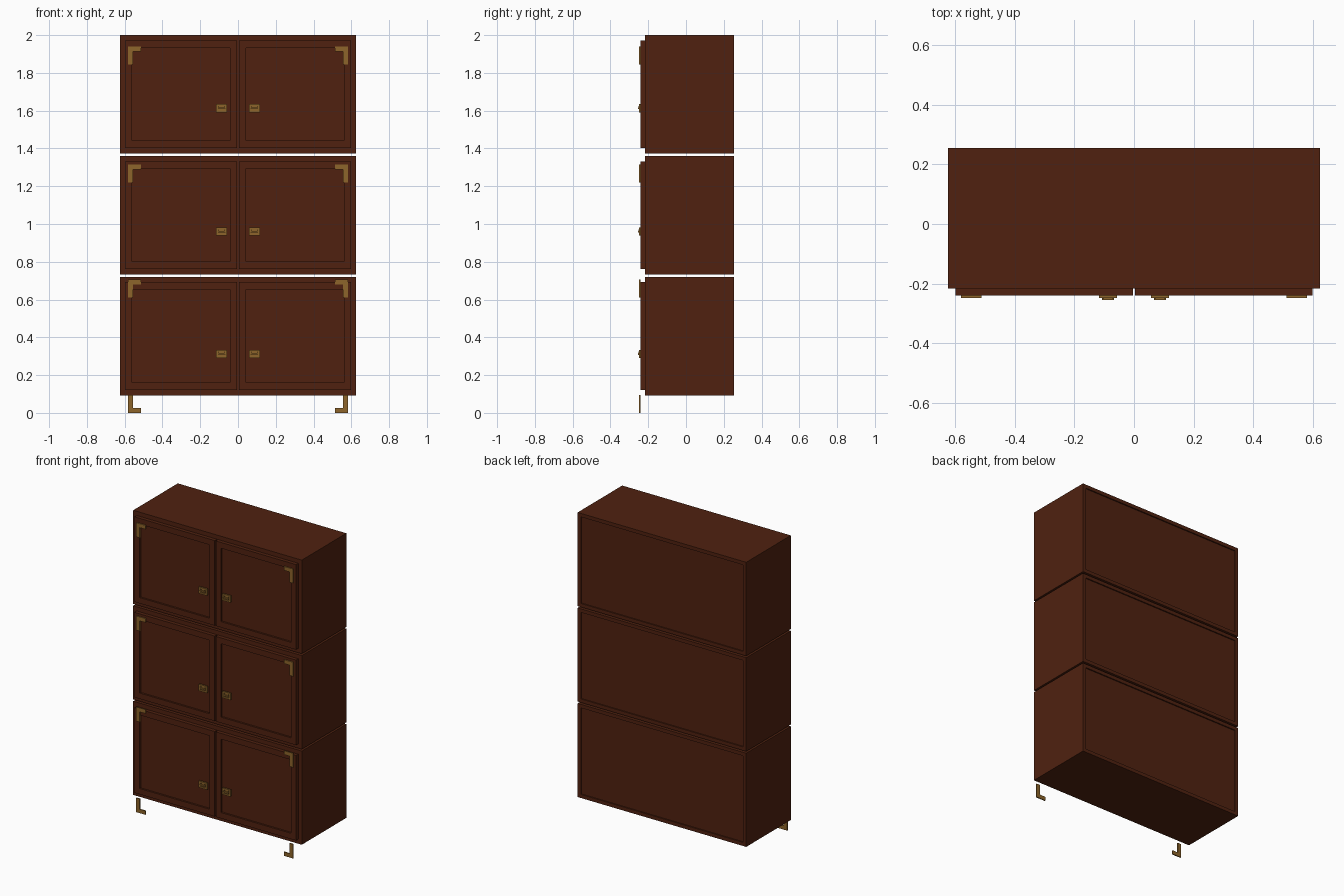
import bpy, bmesh
from mathutils import Vector

if "Cube" in bpy.data.objects:
    bpy.data.objects.remove(bpy.data.objects["Cube"])


def material(name, colour):
    m = bpy.data.materials.new(name)
    m.use_nodes = True
    m.diffuse_color = (*colour, 1)
    m.node_tree.nodes["Principled BSDF"].inputs["Base Color"].default_value = (*colour, 1)
    return m


WOOD = material("mahogany_wood", (0.08, 0.0155, 0.005))
BRASS = material("aged_brass", (0.27, 0.13, 0.024))


def finish(name, bm, mat):
    bmesh.ops.recalc_face_normals(bm, faces=bm.faces)
    mesh = bpy.data.meshes.new(name)
    bm.to_mesh(mesh)
    bm.free()
    mesh.materials.append(mat)
    obj = bpy.data.objects.new(name, mesh)
    bpy.context.collection.objects.link(obj)
    return obj


def add_box(bm, x, y, z):
    """Add a box from three (low, high) ranges."""
    lo, hi = (Vector(p) for p in zip(x, y, z))
    verts = bmesh.ops.create_cube(bm, size=1)["verts"]
    for v in verts:
        v.co = (lo + hi) / 2 + v.co * (hi - lo)


def recessed_box(name, x, y, z, side, border, depth, mat):
    """Box whose front (side -1) or back (side 1) face is sunk inside a border."""
    bm = bmesh.new()
    add_box(bm, sorted(x), y, z)
    bm.normal_update()
    face = [f for f in bm.faces if f.normal.y * side > 0.9]
    bmesh.ops.inset_region(bm, faces=face, thickness=border, use_even_offset=True)
    bmesh.ops.translate(
        bm, vec=(0, 0, 0), verts=face[0].verts)
    bmesh.ops.inset_region(bm, faces=face, thickness=0, depth=-depth)
    return finish(name, bm, mat)


def bracket(name, s, z_corner, up):
    """L-shaped plate; up = 1 rises from its corner, -1 hangs from it."""
    outline = [(0.582, 0), (0.513, 0), (0.513, 0.026),
               (0.556, 0.026), (0.556, 0.095), (0.582, 0.095)]
    bm = bmesh.new()
    verts = [bm.verts.new((s * x, -0.241, z_corner + up * h)) for x, h in outline]
    face = bm.faces.new(verts)
    new = bmesh.ops.extrude_face_region(bm, geom=[face])["geom"]
    bmesh.ops.translate(bm, vec=(0, -0.007, 0),
                        verts=[v for v in new if isinstance(v, bmesh.types.BMVert)])
    finish(name, bm, BRASS)


def handle(name, s, z):
    """Recessed plate with a raised pull bar."""
    cx = s * 0.087
    recessed_box(name + "_plate", (cx - 0.03, cx + 0.03), (-0.249, -0.238),
                 (z - 0.022, z + 0.022), -1, 0.01, 0.006, BRASS)
    bm = bmesh.new()
    add_box(bm, (cx - 0.02, cx + 0.02), (-0.255, -0.248), (z - 0.005, z + 0.004))
    for e in (-1, 1):
        px = cx + e * 0.0175
        add_box(bm, (px - 0.0025, px + 0.0025), (-0.252, -0.242), (z - 0.004, z + 0.012))
    finish(name + "_pull", bm, BRASS)


# Stacked cabinets: name, base height, handle height, top of corner bracket
CABINETS = [("lower", 0.092, 0.312, 0.705),
            ("middle", 0.732, 0.96, 1.315),
            ("upper", 1.372, 1.613, 1.94)]

for tier, base, grip, corner in CABINETS:
    recessed_box(tier + "_cabinet", (-0.625, 0.625), (-0.217, 0.255),
                 (base, base + 0.628), 1, 0.024, 0.008, WOOD)
    for side, s in (("left", 1), ("right", -1)):
        recessed_box(f"{tier}_{side}_door", (s * 0.004, s * 0.599), (-0.241, -0.217),
                     (base + 0.03, base + 0.6), -1, 0.039, 0.012, WOOD)
        handle(f"{tier}_{side}_handle", s, grip)
        bracket(f"{tier}_{side}_corner_bracket", s, corner, -1)

# Brackets at floor level
for side, s in (("left", 1), ("right", -1)):
    bracket(f"{side}_foot_bracket", s, 0, 1)
